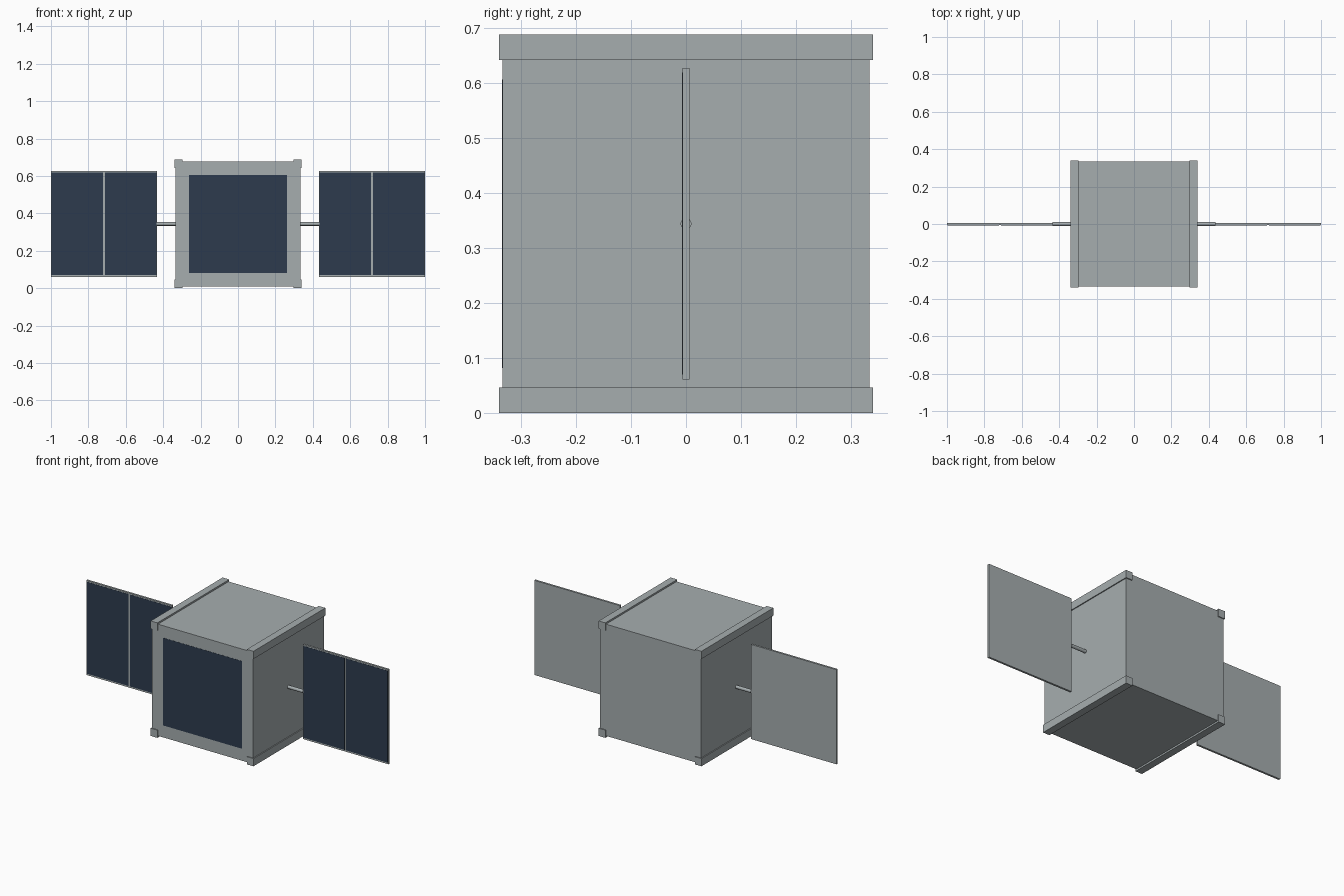
import bpy
import math

# Remove the default object
default = bpy.data.objects.get("Cube")
if default:
    bpy.data.objects.remove(default, do_unlink=True)


def material(name, rgb):
    mat = bpy.data.materials.new(name)
    mat.use_nodes = True
    color = (*rgb, 1.0)
    mat.diffuse_color = color
    mat.node_tree.nodes["Principled BSDF"].inputs["Base Color"].default_value = color
    return mat


grey = material("light grey metal", (0.38, 0.42, 0.43))
navy = material("navy solar cell", (0.026, 0.044, 0.076))


def box(name, xs, ys, zs, mat):
    """Box given by its extent along each axis."""
    spans = (xs, ys, zs)
    bpy.ops.mesh.primitive_cube_add(size=1, location=[(a + b) / 2 for a, b in spans])
    obj = bpy.context.object
    obj.name = name
    obj.scale = [b - a for a, b in spans]
    bpy.ops.object.transform_apply(location=False, rotation=False, scale=True)
    obj.data.materials.append(mat)
    return obj


HALF = 0.334        # half width of the body
MID = 0.344         # height of the centre
RAIL = 0.34         # outer reach of the rails
PLATE = 0.001       # thickness of the cell plates

# Body with its front cell
box("body", (-HALF, HALF), (-HALF, HALF), (MID - HALF, MID + HALF), grey)
box("front_cell", (-0.262, 0.262), (-HALF - PLATE, -HALF),
    (MID - 0.262, MID + 0.262), navy)

for side, label in ((1, "left"), (-1, "right")):
    def span(a, b):
        return tuple(sorted((side * a, side * b)))

    # Corner rails running front to back
    for level, zs in (("lower", (0, 0.046)), ("upper", (0.642, 0.688))):
        box(f"{label}_{level}_rail", span(0.296, RAIL), (-RAIL, RAIL), zs, grey)

    # Rod joining the panel to the body
    bpy.ops.mesh.primitive_cylinder_add(
        vertices=16, radius=0.01, depth=0.11,
        location=(side * 0.38, 0, MID), rotation=(0, math.pi / 2, 0))
    rod = bpy.context.object
    rod.name = f"{label}_rod"
    rod.data.materials.append(grey)
    bpy.ops.object.shade_smooth_by_angle()

    # Solar panel with two cells on its front
    box(f"{label}_panel", span(0.433, 1), (-0.006, 0.006), (0.061, 0.627), grey)
    for part, xs in (("inner", (0.437, 0.711)), ("outer", (0.721, 0.996))):
        box(f"{label}_{part}_cell", span(*xs), (-0.006 - PLATE, -0.006),
            (0.07, 0.619), navy)
